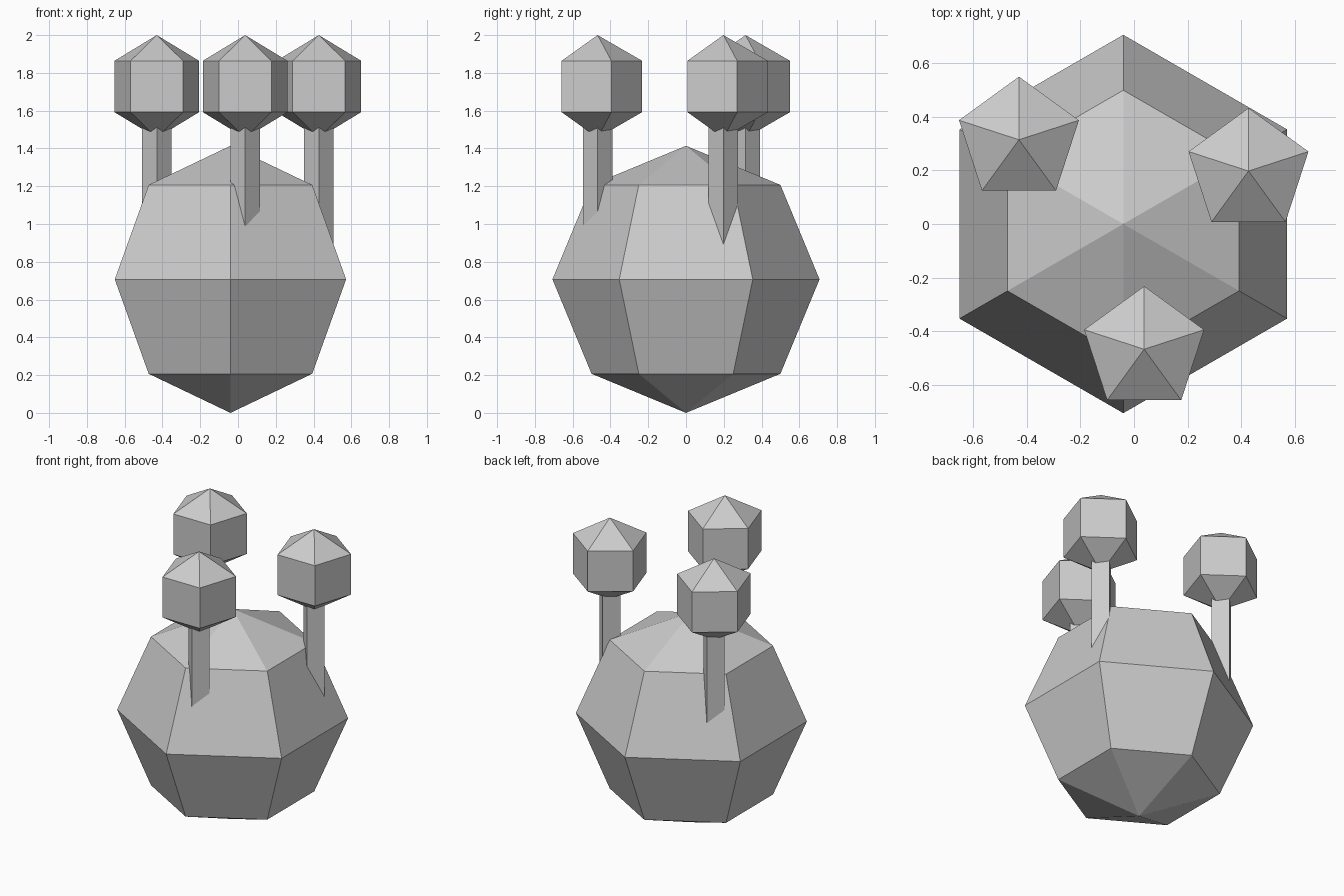
import bpy
import bmesh
from math import sin, cos, pi, radians

if "Cube" in bpy.data.objects:
    bpy.data.objects.remove(bpy.data.objects["Cube"])


def finish(name, bm, location):
    bmesh.ops.recalc_face_normals(bm, faces=bm.faces)
    mesh = bpy.data.meshes.new(name)
    bm.to_mesh(mesh)
    bm.free()
    obj = bpy.data.objects.new(name, mesh)
    obj.location = location
    bpy.context.collection.objects.link(obj)
    return obj


def faceted_ball(name, radius, sides, bands, location):
    """Low-poly globe with one corner column pointing to +y."""
    bm = bmesh.new()
    top = bm.verts.new((0, 0, radius))
    bottom = bm.verts.new((0, 0, -radius))
    rings = []
    for b in range(1, bands):
        t = pi * b / bands
        rings.append([bm.verts.new((radius * sin(t) * cos(pi / 2 + 2 * pi * i / sides),
                                    radius * sin(t) * sin(pi / 2 + 2 * pi * i / sides),
                                    radius * cos(t))) for i in range(sides)])
    for i in range(sides):
        j = (i + 1) % sides
        bm.faces.new((top, rings[0][i], rings[0][j]))
        bm.faces.new((bottom, rings[-1][j], rings[-1][i]))
        for a, b in zip(rings, rings[1:]):
            bm.faces.new((a[i], b[i], b[j], a[j]))
    return finish(name, bm, location)


def stalk(name, radius, z0, z1, x, y):
    """Square post with its corners on the x and y axes."""
    bm = bmesh.new()
    base = [bm.verts.new((radius * cos(radians(90 * i)), radius * sin(radians(90 * i)), 0))
            for i in range(4)]
    face = bm.faces.new(base)
    ext = bmesh.ops.extrude_face_region(bm, geom=[face], use_keep_orig=True)
    moved = [v for v in ext["geom"] if isinstance(v, bmesh.types.BMVert)]
    bmesh.ops.translate(bm, verts=moved, vec=(0, 0, z1 - z0))
    return finish(name, bm, (x, y, z0))


# Main body
R = 0.707
faceted_ball("body", R, 6, 4, (-0.04, 0, R))

# Three stalks, each carrying a five-sided bulb
for n, (x, y) in enumerate([(-0.43, 0.315), (0.428, 0.198), (0.038, -0.468)], 1):
    stalk(f"stalk_{n}", 0.078, 0.73, 1.7, x, y)
    faceted_ball(f"bulb_{n}", 0.272, 5, 3, (x, y, 1.728))
